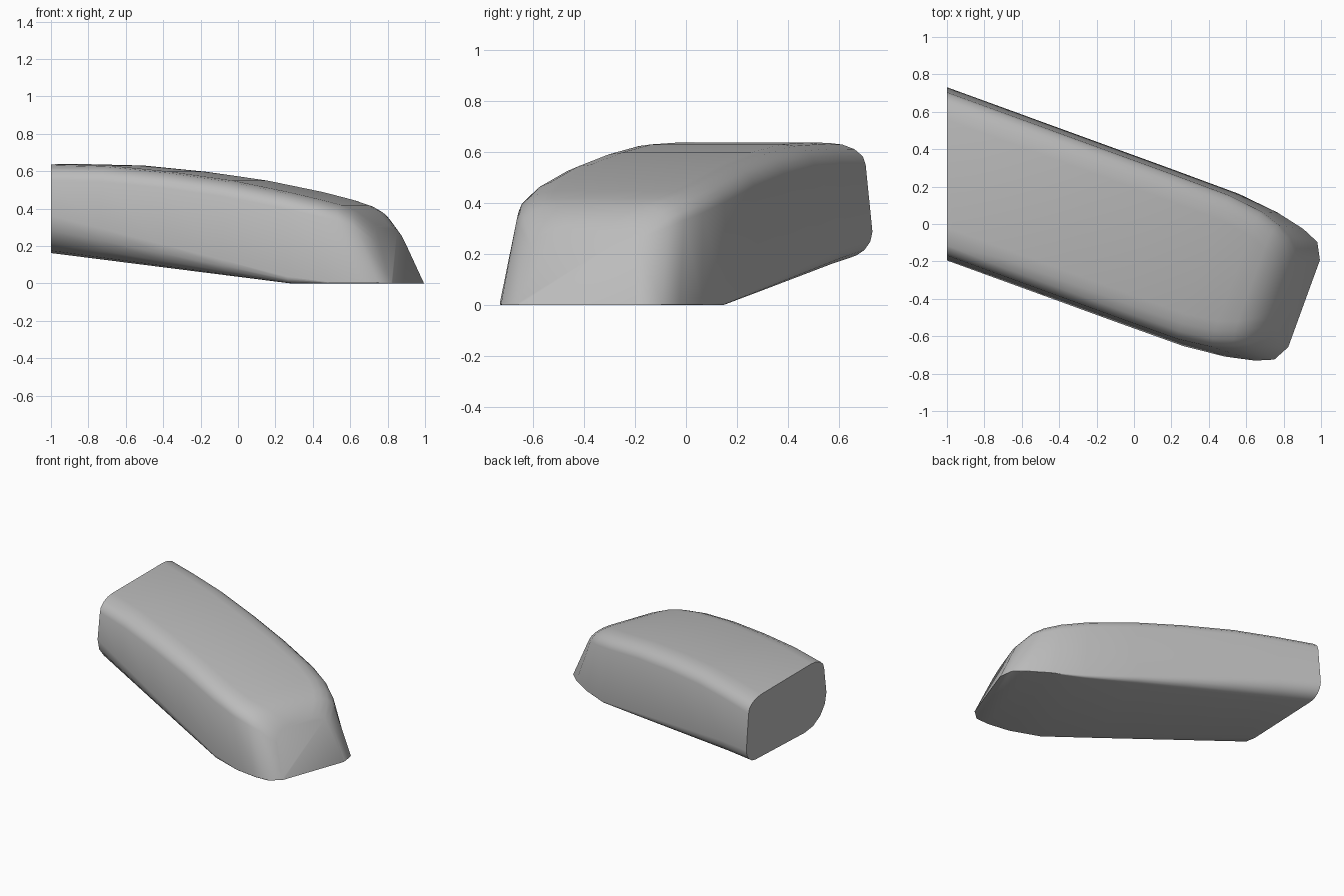
import bpy, bmesh, math

cube = bpy.data.objects.get("Cube")
if cube:
    bpy.data.objects.remove(cube)

grey = bpy.data.materials.new("plain_grey")
grey.use_nodes = True
colour = (0.5, 0.5, 0.5, 1)
grey.diffuse_color = colour
grey.node_tree.nodes["Principled BSDF"].inputs["Base Color"].default_value = colour

YAW = math.radians(-20)
CENTRE = -0.09      # sideways shift of the long axis
STEPS = 4           # segments in each rounded corner


def arc(cx, cz, rx, rz, start):
    """Quarter ellipse, counter-clockwise from the start angle."""
    angles = [start + math.pi / 2 * i / STEPS for i in range(STEPS + 1)]
    return [(cx + rx * math.cos(a), cz + rz * math.sin(a)) for a in angles]


def section(half, low, high, chamfer, top_rx, top_rz):
    """Rounded cross-section; the -y lower corner is softer than the +y one."""
    rx, rz = 0.1 * chamfer, 0.1 * chamfer
    sx, sz = 0.24 * chamfer, 0.22 * chamfer
    lean = half - 0.025
    pts = arc(half - rx, low + rz, rx, rz, -math.pi / 2)
    pts += arc(lean - top_rx, high - top_rz, top_rx, top_rz, 0)
    pts += arc(top_rx - lean, high - top_rz, top_rx, top_rz, math.pi / 2)
    pts += arc(sx - half, low + sz, sx, sz, math.pi)
    return pts


# Stations along the body: base position, top position, half width, height
stations = [
    (-1.3, -1.3, 0.435, 0.635), (-0.9, -0.9, 0.435, 0.637),
    (-0.6, -0.6, 0.435, 0.63), (-0.25, -0.25, 0.435, 0.597),
    (0.1, 0.1, 0.435, 0.55), (0.475, 0.42, 0.433, 0.488),
    (0.7, 0.6, 0.41, 0.446), (0.86, 0.7, 0.375, 0.418),
    (0.955, 0.765, 0.335, 0.39), (1.0, 0.86, 0.25, 0.31),
]

bm = bmesh.new()
rings = []
for base, top, half, high in stations:
    low = max(0, 0.113 * (0.475 - base))
    chamfer = min(1, max(0.03, (0.75 - base) / 1.7))
    ring = []
    for v, z in section(half, low, high, chamfer, 0.14, 0.085):
        u = base + (top - base) * (z - low) / (high - low)
        v += CENTRE
        ring.append(bm.verts.new((u * math.cos(YAW) - v * math.sin(YAW),
                                  u * math.sin(YAW) + v * math.cos(YAW), z)))
    rings.append(ring)

# Skin the body and close both ends
for a, b in zip(rings, rings[1:]):
    for i in range(len(a)):
        j = (i + 1) % len(a)
        bm.faces.new((a[i], a[j], b[j], b[i]))
bm.faces.new(rings[0])
bm.faces.new(rings[-1])

# Slice the rear end square to the x axis and cap it
cut = bmesh.ops.bisect_plane(bm, geom=bm.verts[:] + bm.edges[:] + bm.faces[:],
                             plane_co=(-1, 0, 0), plane_no=(-1, 0, 0), clear_outer=True)
rim = [e for e in cut["geom_cut"] if isinstance(e, bmesh.types.BMEdge)]
bmesh.ops.contextual_create(bm, geom=rim)
bmesh.ops.recalc_face_normals(bm, faces=bm.faces[:])

mesh = bpy.data.meshes.new("rounded_body")
bm.to_mesh(mesh)
bm.free()
mesh.materials.append(grey)
body = bpy.data.objects.new("rounded_body", mesh)
bpy.context.collection.objects.link(body)
bpy.context.view_layer.objects.active = body
body.select_set(True)
bpy.ops.object.shade_smooth_by_angle(angle=math.radians(35))
